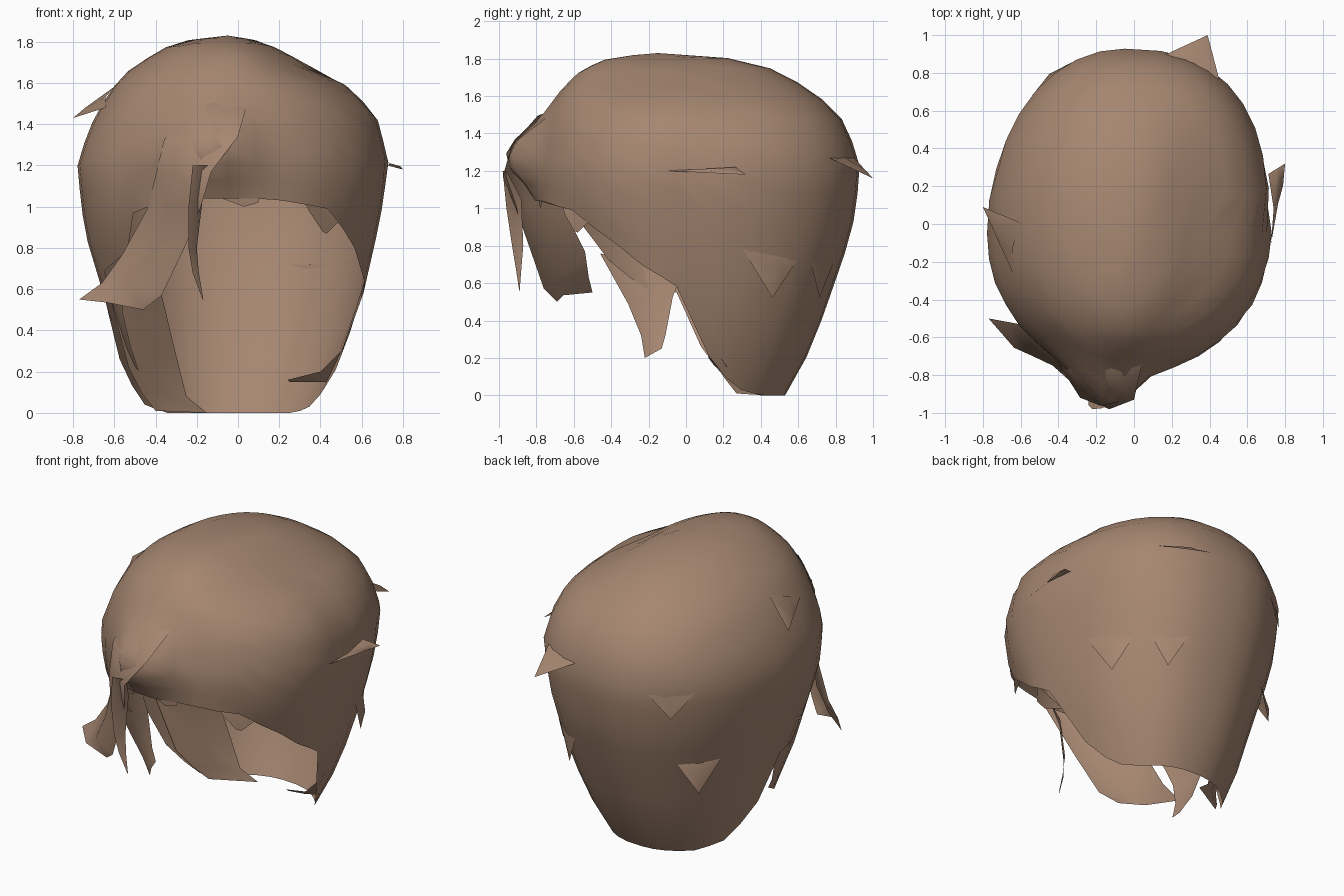
import bpy, bmesh, math
from mathutils import Vector

hair = bpy.data.materials.new("brown hair")
hair.diffuse_color = (0.38, 0.24, 0.165, 1)


def lerp_table(table, t):
    """Piecewise linear lookup in rows (key, values...) with rising keys."""
    if t <= table[0][0]:
        return table[0][1:]
    for a, b in zip(table, table[1:]):
        if t <= b[0]:
            f = (t - a[0]) / (b[0] - a[0])
            return [p + (q - p) * f for p, q in zip(a[1:], b[1:])]
    return table[-1][1:]


def make(name, rows, closed=False, pole=None):
    """Skin rows of points into a smooth open sheet."""
    bm = bmesh.new()
    grid = [[bm.verts.new(p) for p in r] for r in rows]
    n = len(rows[0])
    for a, b in zip(grid, grid[1:]):
        for i in range(n if closed else n - 1):
            j = (i + 1) % n
            bm.faces.new((a[i], b[i], b[j], a[j]))
    if pole:
        top = bm.verts.new(pole)
        for i in range(n if closed else n - 1):
            bm.faces.new((top, grid[0][i], grid[0][(i + 1) % n]))
    me = bpy.data.meshes.new(name)
    bm.to_mesh(me)
    bm.free()
    me.materials.append(hair)
    for p in me.polygons:
        p.use_smooth = True
    ob = bpy.data.objects.new(name, me)
    bpy.context.collection.objects.link(ob)
    return ob


# Main cap: height, front y, back y, left x, right x
LEVELS = [
    (0.00, -0.10, 0.53, -0.50, 0.38), (0.25, -0.25, 0.67, -0.58, 0.50),
    (0.50, -0.45, 0.76, -0.63, 0.59), (0.85, -0.70, 0.88, -0.735, 0.67),
    (1.00, -0.78, 0.91, -0.76, 0.70), (1.22, -0.80, 0.93, -0.78, 0.73),
    (1.45, -0.75, 0.86, -0.69, 0.67), (1.60, -0.69, 0.71, -0.59, 0.51),
    (1.66, -0.64, 0.62, -0.53, 0.36), (1.74, -0.56, 0.48, -0.41, 0.25),
    (1.80, -0.42, 0.26, -0.30, 0.12), (1.83, -0.20, -0.10, -0.06, -0.03)]
# Lower hairline: depth y, height z on the right, height z on the left
RIM = [(-0.85, 1.06, 1.06), (-0.62, 1.0, 1.0), (-0.45, 0.87, 0.75),
       (-0.23, 0.70, 0.58), (0.0, 0.55, 0.55), (0.07, 0.28, 0.28),
       (0.25, 0.05, 0.05), (0.42, 0.0, 0.0)]
CX, CY, TOP = -0.05, -0.05, 1.83


def cap_point(ang, z):
    f, b, l, r = lerp_table(LEVELS, z)
    c, s = math.cos(ang), math.sin(ang)
    p = 0.8 if c > 0 and s > 0 else 0.98
    cy = min(max(CY, f), b)
    x = CX + ((r - CX) if c > 0 else (CX - l)) * math.copysign(abs(c) ** p, c)
    y = cy + ((b - cy) if s > 0 else (cy - f)) * math.copysign(abs(s) ** p, s)
    # swelling at the root of the fringe
    if s < 0:
        w = 0.15 if x > -0.13 else 0.19
        y -= 0.20 * math.exp(-((x + 0.13) / w) ** 2 - ((z - 1.29) / 0.18) ** 2)
    return Vector((x, y, z))


def rim_height(ang):
    z, side = 1.7, 0 if math.cos(ang) > 0 else 1
    while z > 0 and z > lerp_table(RIM, cap_point(ang, z).y)[side]:
        z -= 0.01
    return max(z, 0)


N, M = 36, 14
angles = [2 * math.pi * i / N for i in range(N)]
rims = [rim_height(a) for a in angles]
rows = [[cap_point(a, TOP - (TOP - h) * (k / M) ** 1.6)
         for a, h in zip(angles, rims)] for k in range(1, M + 1)]
make("hair_cap", rows, closed=True, pole=(CX, -0.15, TOP))


def lock(name, edges, bulge=(0, 0, 0)):
    """Ribbon between two edges, its middle pushed out by bulge."""
    rows = []
    for a, b in edges:
        a, b = Vector(a), Vector(b)
        w = min((a - b).length / 0.3, 1)
        rows.append([a, (a + b) / 2 + Vector(bulge) * w, b])
    make(name, rows)


# Fringe sweeping to one side
lock("fringe_lock", [
    ((-0.20, -0.64, 1.53), (-0.02, -0.66, 1.53)),
    ((-0.25, -0.72, 1.49), (0.04, -0.75, 1.48)),
    ((-0.36, -0.77, 1.32), (0.00, -0.93, 1.34)),
    ((-0.40, -0.74, 1.15), (-0.13, -0.98, 1.17)),
    ((-0.44, -0.65, 0.99), (-0.18, -0.91, 1.00)),
    ((-0.56, -0.54, 0.77), (-0.26, -0.84, 0.80)),
    ((-0.66, -0.52, 0.63), (-0.37, -0.76, 0.57)),
    ((-0.77, -0.50, 0.55), (-0.46, -0.69, 0.50))], (-0.02, -0.06, 0.01))
lock("fringe_strand", [
    ((-0.22, -0.98, 1.20), (-0.13, -0.96, 1.20)),
    ((-0.24, -0.96, 1.00), (-0.17, -0.88, 1.05)),
    ((-0.24, -0.93, 0.80), (-0.20, -0.87, 0.80)),
    ((-0.22, -0.91, 0.68), (-0.19, -0.88, 0.68)),
    ((-0.172, -0.89, 0.55), (-0.168, -0.89, 0.55))], (0, -0.02, 0))
# Sideburn tip below the hairline
lock("sideburn", [
    ((-0.57, -0.46, 0.76), (-0.67, -0.03, 0.62)),
    ((-0.56, -0.31, 0.49), (-0.60, -0.07, 0.53)),
    ((-0.52, -0.24, 0.32), (-0.54, -0.11, 0.32)),
    ((-0.48, -0.22, 0.20), (-0.50, -0.13, 0.25))], (-0.03, 0, 0))
# Lock folding inward behind the sideburn
lock("inner_lock", [
    ((-0.70, 0.00, 0.82), (-0.47, 0.08, 0.78)),
    ((-0.61, 0.05, 0.52), (-0.37, 0.30, 0.57)),
    ((-0.53, 0.12, 0.22), (-0.30, 0.35, 0.28)),
    ((-0.47, 0.20, 0.10), (-0.25, 0.38, 0.08)),
    ((-0.40, 0.27, 0.01), (-0.15, 0.42, 0.00))])


def tuft(name, ends, tip, bulge=0.03):
    """Flat tuft lifting off the cap: base ends as (degrees, height), free tip."""
    a, b = (cap_point(math.radians(d), z) for d, z in ends)
    m = (a + b) / 2
    out = Vector((m.x, m.y, 0)).normalized()
    tip = Vector(tip)
    base = [a, m + out * bulge * 0.7, b]
    mid = [a.lerp(tip, 0.5), m.lerp(tip, 0.5) + out * bulge, b.lerp(tip, 0.5)]
    make(name, [mid[::-1], base[::-1]], pole=tip)


def tip_at(deg, z, lift):
    p = cap_point(math.radians(deg), z)
    return p + Vector((p.x, p.y, 0)).normalized() * lift


# Small tufts over the sides and back
tuft("right_tuft", [(-4, 1.20), (14, 1.22)], (0.80, 0.32, 1.18))
tuft("crown_back_tuft", [(54, 1.27), (78, 1.27)], (0.39, 1.00, 1.16))
tuft("left_tuft", [(176, 1.58), (197, 1.48)], (-0.80, 0.09, 1.43))
tuft("left_back_tuft", [(112, 1.18), (132, 1.18)], tip_at(122, 1.03, 0.03), 0.01)
tuft("left_low_tuft", [(124, 0.68), (145, 0.68)], tip_at(134, 0.50, 0.10))
tuft("right_low_tuft", [(18, 0.78), (42, 0.72)], tip_at(31, 0.52, 0.05))
tuft("back_low_tuft", [(50, 0.72), (70, 0.72)], tip_at(60, 0.52, 0.04), 0.01)

# Loose points along the hairline
lock("brow_point", [((0.10, -0.77, 1.14), (0.10, -0.77, 1.02)),
                    ((0.00, -0.80, 1.12), (0.03, -0.78, 1.00)),
                    ((-0.10, -0.78, 1.055), (-0.09, -0.78, 1.045))])
lock("temple_point", [((0.30, -0.67, 1.06), (0.52, -0.49, 1.00)),
                      ((0.35, -0.65, 0.97), (0.49, -0.52, 0.93)),
                      ((0.41, -0.60, 0.88), (0.43, -0.58, 0.87))])
lock("nape_point", [((0.50, 0.12, 0.30), (0.43, 0.22, 0.15)),
                    ((0.40, 0.12, 0.20), (0.36, 0.18, 0.15)),
                    ((0.24, 0.15, 0.16), (0.25, 0.16, 0.15))])
